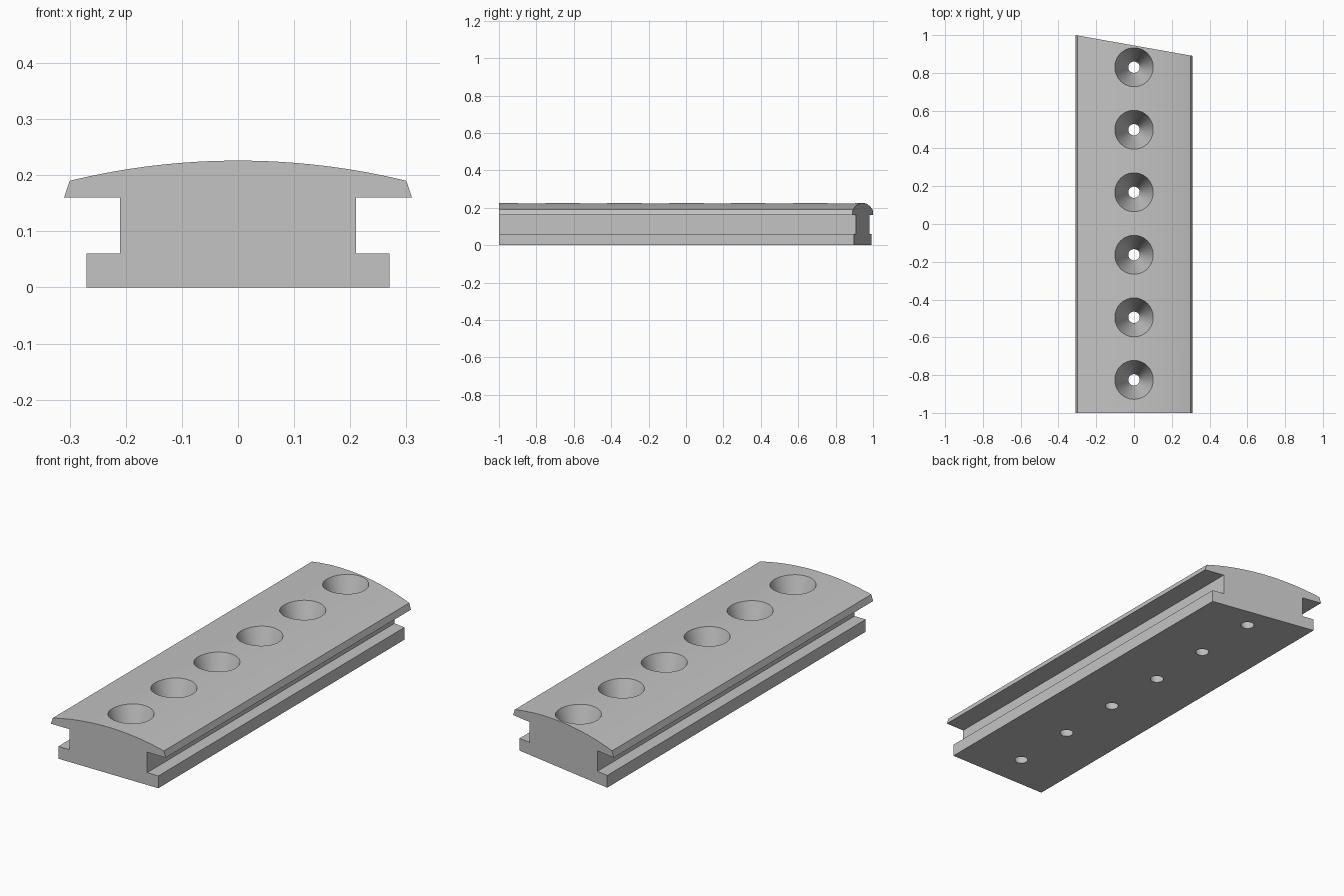
import bpy
import bmesh
from math import sqrt
from mathutils import Matrix

cube = bpy.data.objects.get("Cube")
if cube:
    bpy.data.objects.remove(cube, do_unlink=True)

grey = bpy.data.materials.new("plain grey")
grey.use_nodes = True
colour = (0.55, 0.55, 0.55, 1)
grey.diffuse_color = colour
grey.node_tree.nodes["Principled BSDF"].inputs["Base Color"].default_value = colour


def make_object(name, bm):
    bmesh.ops.recalc_face_normals(bm, faces=bm.faces)
    mesh = bpy.data.meshes.new(name)
    bm.to_mesh(mesh)
    bm.free()
    mesh.materials.append(grey)
    obj = bpy.data.objects.new(name, mesh)
    bpy.context.collection.objects.link(obj)
    return obj


# Half of the rail section: foot, side groove, lip
half = [(0.27, 0), (0.27, 0.06), (0.21, 0.06), (0.21, 0.16), (0.31, 0.16)]

# Crowned top as a circular arc
EDGE, SHOULDER, CROWN, STEPS = 0.30, 0.19, 0.226, 32
sag = CROWN - SHOULDER
radius = (EDGE ** 2 + sag ** 2) / (2 * sag)
arc = []
for i in range(STEPS + 1):
    x = EDGE * (1 - 2 * i / STEPS)
    arc.append((x, CROWN - radius + sqrt(radius ** 2 - x ** 2)))
section = half + arc + [(-x, z) for x, z in reversed(half)]


def back_y(x):
    """The back end is cut off at a slant."""
    return 0.945 - x * 0.055 / 0.31


# Rail swept from the square front to the slanted back
bm = bmesh.new()
front = [bm.verts.new((x, -1, z)) for x, z in section]
back = [bm.verts.new((x, back_y(x), z)) for x, z in section]
bm.faces.new(front)
bm.faces.new(back)
for i in range(len(section)):
    j = (i + 1) % len(section)
    bm.faces.new((front[i], front[j], back[j], back[i]))
rail = make_object("rail", bm)

# Row of tapered through holes
BOTTOM_R, TOP_R, OVER = 0.03, 0.103, 0.04
slope = (TOP_R - BOTTOM_R) / CROWN
bm = bmesh.new()
for i in range(6):
    place = Matrix.Translation((0, -0.825 + i * 0.331, CROWN / 2))
    bmesh.ops.create_cone(bm, cap_ends=True, segments=64,
                          radius1=BOTTOM_R - slope * OVER,
                          radius2=TOP_R + slope * OVER,
                          depth=CROWN + 2 * OVER, matrix=place)
cutter = make_object("hole_cutter", bm)
cutter.hide_render = True

cut = rail.modifiers.new("holes", "BOOLEAN")
cut.operation = "DIFFERENCE"
cut.solver = "EXACT"
cut.object = cutter
bpy.ops.object.select_all(action="DESELECT")
rail.select_set(True)
bpy.context.view_layer.objects.active = rail
bpy.ops.object.modifier_apply(modifier=cut.name)
bpy.data.objects.remove(cutter, do_unlink=True)

# Smooth crown and hole walls, crisp edges elsewhere
bpy.ops.object.shade_smooth_by_angle(angle=0.2)
